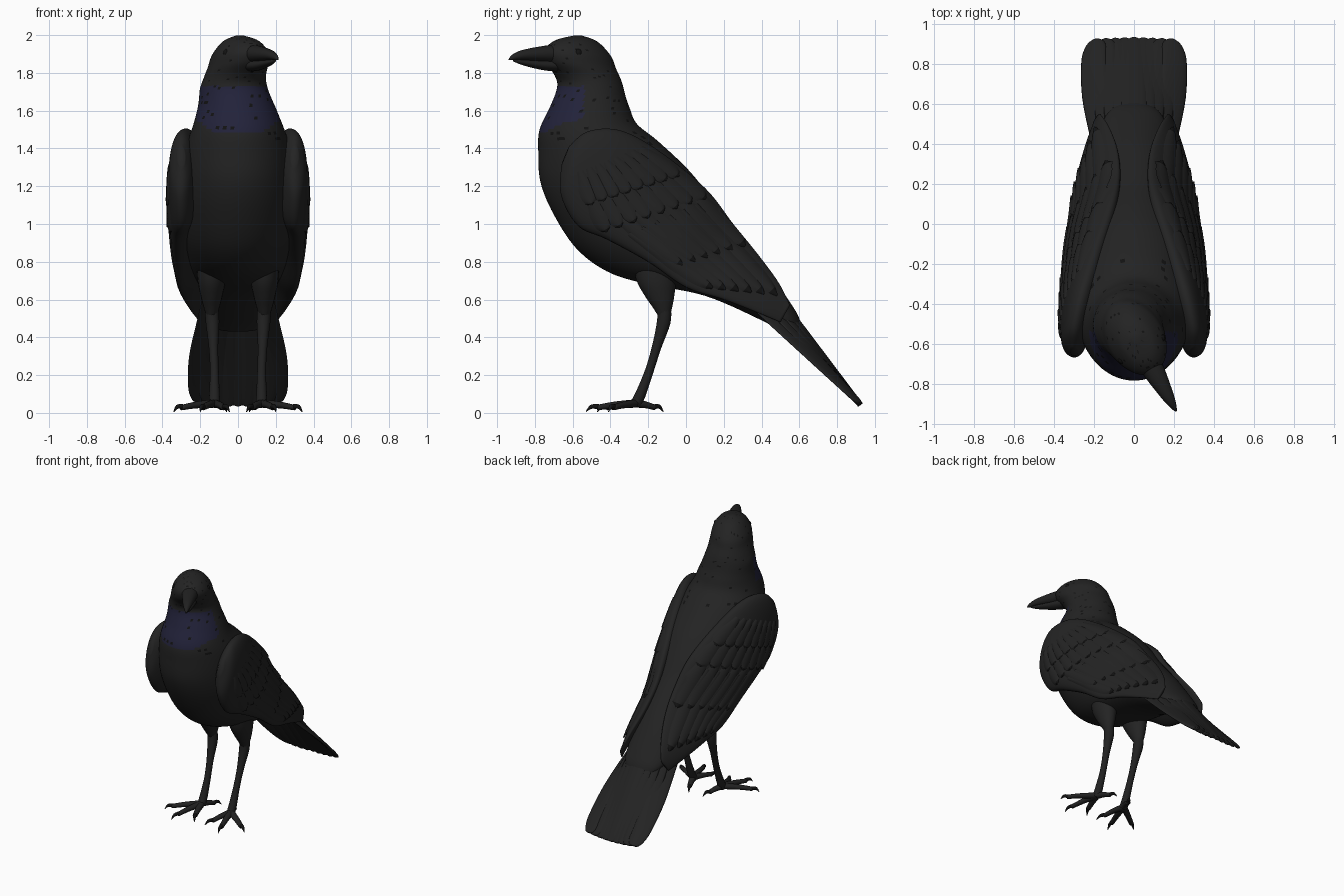
import bpy, bmesh, math, random
from mathutils import Vector
from mathutils.bvhtree import BVHTree

random.seed(4)
if "Cube" in bpy.data.objects:
    bpy.data.objects.remove(bpy.data.objects["Cube"])


def material(name, rgb, rough=0.7):
    m = bpy.data.materials.new(name)
    m.use_nodes = True
    m.diffuse_color = (*rgb, 1)
    node = m.node_tree.nodes["Principled BSDF"]
    node.inputs["Base Color"].default_value = (*rgb, 1)
    node.inputs["Roughness"].default_value = rough
    return m


PLUMAGE = material("charcoal plumage", (0.017, 0.017, 0.017))
BIB = material("midnight blue bib", (0.016, 0.016, 0.042))
EDGE = material("black feather edge", (0.006, 0.006, 0.006))
HORN = material("dark horn", (0.015, 0.015, 0.015))

X, Y, Z = Vector((1, 0, 0)), Vector((0, 1, 0)), Vector((0, 0, 1))


def finish(name, bm, mats):
    mesh = bpy.data.meshes.new(name)
    bm.to_mesh(mesh)
    bm.free()
    for m in mats:
        mesh.materials.append(m)
    for p in mesh.polygons:
        p.use_smooth = True
    ob = bpy.data.objects.new(name, mesh)
    bpy.context.collection.objects.link(ob)
    return ob


def spline(a, b, c, d, t):
    return 0.5 * (2 * b + (c - a) * t + (2 * a - 5 * b + 4 * c - d) * t * t
                  + (3 * b - a - 3 * c + d) * t ** 3)


def loft(name, stations, mats, sides=16, steps=4, rule=None):
    """Skin elliptical rings given as (centre, half axis, half axis)."""
    bm = bmesh.new()
    last = len(stations) - 1
    rings = []
    for i in range(last * steps + 1):
        k = min(i // steps, last - 1)
        four = [stations[min(max(j, 0), last)] for j in range(k - 1, k + 3)]
        c, a, b = (spline(*v, i / steps - k) for v in zip(*four))
        angles = [math.tau * j / sides for j in range(sides)]
        rings.append([bm.verts.new(c + a * math.cos(t) + b * math.sin(t)) for t in angles])
    for r, s in zip(rings, rings[1:]):
        for j in range(sides):
            q = (j + 1) % sides
            bm.faces.new((r[j], r[q], s[q], s[j]))
    bm.faces.new(rings[0])
    bm.faces.new(rings[-1])
    bmesh.ops.recalc_face_normals(bm, faces=bm.faces)
    if rule:
        for f in bm.faces:
            f.material_index = rule(f.calc_center_median())
    return finish(name, bm, mats)


def tube(name, points, radii, mats, flat=1.0):
    stations = []
    for i, p in enumerate(points):
        d = points[min(i + 1, len(points) - 1)] - points[max(i - 1, 0)]
        side = d.cross(Z if abs(d.normalized().z) < 0.8 else Y).normalized()
        stations.append((p, side * radii[i], side.cross(d).normalized() * radii[i] * flat))
    return loft(name, stations, mats, 12)


# Head frame: turned toward the left
YAW = math.radians(29)
PIVOT = Vector((-0.02, -0.52, 0))


def axes(k):
    """Forward and sideways directions for a share k of the head turn."""
    c, s = math.cos(YAW * k), math.sin(YAW * k)
    return Vector((s, -c, 0)), Vector((c, s, 0))


AHEAD, SIDEWAYS = axes(1)


def head_point(ahead, side, z):
    return PIVOT + AHEAD * ahead + SIDEWAYS * side + Z * z


# Head, neck and body: front y, front z, back y, back z, half width, turn
SECTIONS = [
    (-.60, 1.998, -.56, 1.998, .02, 1), (-.71, 1.972, -.47, 1.965, .085, 1),
    (-.77, 1.92, -.395, 1.89, .132, 1), (-.76, 1.86, -.365, 1.82, .148, 1),
    (-.70, 1.79, -.34, 1.76, .162, .9), (-.68, 1.73, -.325, 1.70, .18, .8),
    (-.72, 1.62, -.30, 1.62, .205, .3), (-.775, 1.50, -.26, 1.53, .24, 0),
    (-.782, 1.38, -.15, 1.44, .275, 0), (-.77, 1.22, 0, 1.30, .30, 0),
    (-.70, 1.05, .10, 1.18, .31, 0), (-.58, .87, .20, 1.04, .30, 0),
    (-.42, .75, .30, .92, .27, 0), (-.22, .685, .40, .80, .24, 0),
    (.10, .62, .48, .69, .20, 0), (.40, .49, .58, .54, .16, 0), (.50, .43, .61, .47, .12, 0)]


def body_station(fy, fz, by, bz, w, k):
    ahead, sideways = axes(k)
    base = Vector((PIVOT.x * k, PIVOT.y, 0))
    front = base + ahead * (PIVOT.y - fy) + Z * fz
    back = base + ahead * (PIVOT.y - by) + Z * bz
    return (front + back) / 2, sideways * w, (front - back) / 2


def body_colour(c):
    if c.z > 1.42 and random.random() < 0.03:
        return 2
    low = 1.48 + 0.9 * max(abs(c.x) - 0.1, 0) ** 1.2
    return 1 if c.y < -0.54 and low < c.z < 1.73 else 0


loft("body", [body_station(*s) for s in SECTIONS], [PLUMAGE, BIB, EDGE], 72, 7, body_colour)

# Beak: distance ahead, z, half width, half height
UPPER = [(.15, 1.90, .064, .055), (.25, 1.90, .054, .045), (.34, 1.898, .040, .034),
         (.41, 1.893, .027, .024), (.457, 1.882, .013, .014), (.477, 1.871, .003, .004)]
LOWER = [(.13, 1.84, .058, .036), (.25, 1.84, .043, .028), (.34, 1.848, .03, .02),
         (.41, 1.858, .018, .012), (.45, 1.865, .004, .004)]
for name, rows in (("upper_beak", UPPER), ("lower_beak", LOWER)):
    loft(name, [(head_point(d, 0, z), SIDEWAYS * w, Z * h) for d, z, w, h in rows], [HORN], 20)

# Eyes
for s, label in ((1, "left"), (-1, "right")):
    bm = bmesh.new()
    bmesh.ops.create_uvsphere(bm, u_segments=16, v_segments=10, radius=0.022)
    bmesh.ops.translate(bm, verts=bm.verts, vec=head_point(.12, s * .110, 1.905))
    finish(label + "_eye", bm, [EDGE])

# Wings: upper y, z, x then lower y, z, x, then half thickness
WING = [(-.62, 1.41, .30, -.66, 1.31, .30, .02), (-.52, 1.49, .29, -.66, 1.15, .31, .06),
        (-.35, 1.495, .25, -.57, .99, .31, .085), (-.15, 1.39, .19, -.42, .92, .325, .085),
        (.10, 1.19, .11, -.20, .80, .325, .075), (.25, 1.0, .08, 0, .665, .31, .055),
        (.38, .84, .09, .20, .60, .285, .04), (.49, .69, .13, .38, .53, .24, .025),
        (.55, .57, .17, .50, .48, .20, .01)]


def wing_station(s, uy, uz, ux, ly, lz, lx, t):
    up, low = Vector((ux * s, uy, uz)), Vector((lx * s, ly, lz))
    return (up + low) / 2, (up - low) / 2, Vector((s * t, t * .2, t * .3))


def wing_feather(name, tree, s, base, tip, width):
    """Thin vane draped over the outside of the wing, lifted toward its tip."""
    rows, cols = 16, 6
    base, tip = Vector((0, *base)), Vector((0, *tip))
    across = (tip - base).cross(X).normalized()
    bm = bmesh.new()
    grid = []
    for i in range(rows + 1):
        u = i / rows
        w = width * min(1, .5 + u) * math.sqrt(max(1 - max((u - .7) / .3, 0) ** 2, .01))
        line = []
        for j in range(cols + 1):
            v = 2 * j / cols - 1
            p = base.lerp(tip, u) + across * w * v
            hit, normal = tree.ray_cast(Vector((s, p.y, p.z)), X * -s)[:2]
            if hit is None:
                hit, normal = tree.find_nearest(Vector((s * .2, p.y, p.z)))[:2]
            lift = -.004 + .010 * (1 - v * v) + .008 * u
            line.append(bm.verts.new(hit + normal * lift))
        grid.append(line)
    for i in range(rows):
        for j in range(cols):
            f = bm.faces.new((grid[i][j], grid[i + 1][j], grid[i + 1][j + 1], grid[i][j + 1]))
            f.normal_update()
            if f.normal.x * s < 0:
                f.normal_flip()
            f.material_index = 1 if i == rows - 1 else 0
    finish(name, bm, [PLUMAGE, EDGE])


# Feather rows: count, first base, last base, first tip, last tip, half width
ROWS = [("primary", 6, (-.30, .95), (.05, 1.10), (.14, .66), (.48, .62), .04),
        ("secondary", 6, (-.40, 1.06), (.0, 1.22), (-.02, .78), (.31, .88), .045),
        ("covert", 8, (-.52, 1.16), (-.10, 1.30), (-.42, .96), (.10, 1.13), .045),
        ("small_covert", 8, (-.56, 1.28), (-.24, 1.40), (-.50, 1.10), (-.04, 1.25), .042)]


def mix(a, b, t):
    return a[0] + (b[0] - a[0]) * t, a[1] + (b[1] - a[1]) * t


for s, label in ((1, "left"), (-1, "right")):
    wing = loft(label + "_wing", [wing_station(s, *r) for r in WING], [PLUMAGE], 40, 6)
    tree = BVHTree.FromPolygons([v.co for v in wing.data.vertices],
                                [list(p.vertices) for p in wing.data.polygons])
    for kind, count, b0, b1, t0, t1, w in ROWS:
        for i in range(count):
            t = i / (count - 1)
            wing_feather(f"{label}_{kind}_{i + 1}", tree, s, mix(b0, b1, t), mix(t0, t1, t), w)

# Tail: arched fan of overlapping flat feathers with an even end
NORMAL = Vector((0, .8, .6))
for i in range(-4, 5):
    q = i / 4
    stations = []
    for t, w in ((0, .06), (.3, .065), (.6, .065), (.85, .062), (.95, .054), (.99, .036), (1, .015)):
        end = Vector((0, .925 + .03 * q * q, .042 + .04 * q * q))
        c = Vector((0, .36, .79)).lerp(end, t)
        c.x = q * (.11 + .10 * min(t * 1.4, 1) - .02 * max(t - .75, 0) * 4)
        c -= NORMAL * (q * q * (.115 - .08 * t) + abs(q) * .012)
        tilt = X - NORMAL * q * (.9 - .7 * t)
        stations.append((c, tilt * w, NORMAL * .014))
    loft(f"tail_feather_{i + 5}", stations, [PLUMAGE], 14, 4)

# Legs and feet
TOES = [("outer", (.30, -.385), (.34, -.41)), ("middle", (.185, -.47), (.20, -.53)),
        ("inner", (.075, -.42), (.045, -.47)), ("hind", (.085, -.165), (.06, -.12))]
for s, label in ((1, "left"), (-1, "right")):
    thigh = [(-.18, .86, .08, .11), (-.16, .71, .075, .105), (-.14, .62, .058, .078),
             (-.125, .56, .042, .052), (-.115, .51, .026, .03)]
    loft(label + "_thigh", [(Vector((s * .14, y, z)), X * a, Y * b) for y, z, a, b in thigh], [PLUMAGE], 20)
    shin = [(.14, -.115, .56), (.135, -.118, .48), (.13, -.155, .35), (.125, -.195, .22),
            (.125, -.24, .10), (.125, -.27, .04)]
    tube(label + "_shin", [Vector((s * x, y, z)) for x, y, z in shin],
         (.036, .036, .025, .023, .028, .03), [HORN])
    root = Vector((s * .125, -.265, .05))
    for toe, end, claw in TOES:
        e, c = Vector((s * end[0], end[1], .028)), Vector((s * claw[0], claw[1], .006))
        knuckle = root.lerp(e, .55) + Z * .004
        tube(f"{label}_{toe}_toe", [root, knuckle, e], (.026, .021, .017), [HORN], .85)
        tube(f"{label}_{toe}_claw", [e.lerp(root, .1), e.lerp(c, .5) + Z * .016, c],
             (.015, .011, .002), [EDGE])
